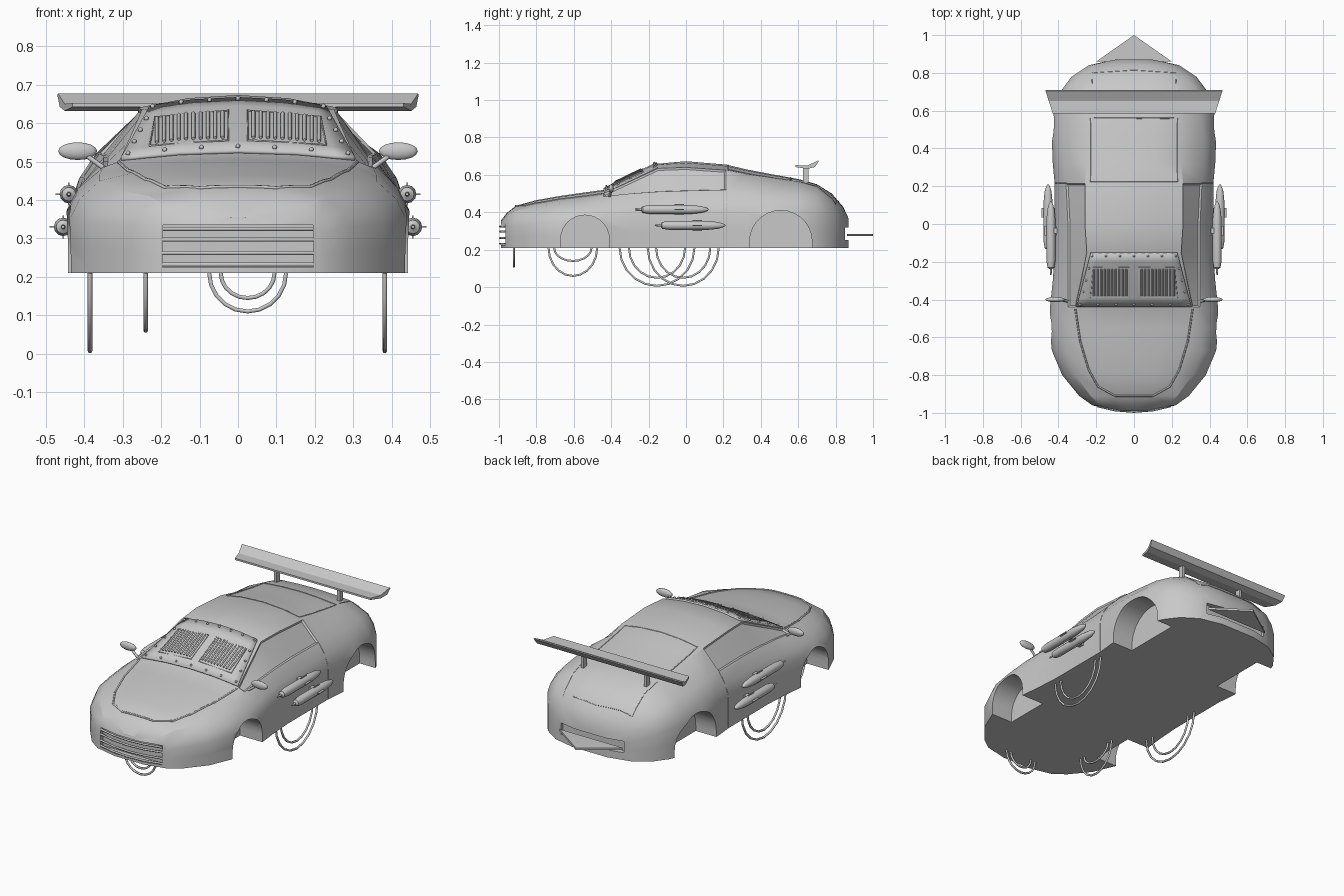
import bpy, bmesh, math
from mathutils import Vector
from mathutils.bvhtree import BVHTree

cube = bpy.data.objects.get("Cube")
if cube:
    bpy.data.objects.remove(cube)

grey = bpy.data.materials.new("plain grey")
grey.use_nodes = True
tone = (0.58, 0.58, 0.58, 1)
grey.diffuse_color = tone
grey.node_tree.nodes["Principled BSDF"].inputs["Base Color"].default_value = tone


def finish(name, bm, smooth=None):
    """Turn a bmesh into a named grey object."""
    bmesh.ops.recalc_face_normals(bm, faces=bm.faces[:])
    mesh = bpy.data.meshes.new(name)
    bm.to_mesh(mesh)
    bm.free()
    obj = bpy.data.objects.new(name, mesh)
    bpy.context.collection.objects.link(obj)
    mesh.materials.append(grey)
    if smooth:
        shade(obj, smooth)
    return obj


def shade(obj, degrees):
    bpy.ops.object.select_all(action="DESELECT")
    obj.select_set(True)
    bpy.context.view_layer.objects.active = obj
    bpy.ops.object.shade_smooth_by_angle(angle=math.radians(degrees))


def loft(rings):
    """Closed skin over a row of equal rings, capped at both ends."""
    bm = bmesh.new()
    rows = [[bm.verts.new(p) for p in ring] for ring in rings]
    n = len(rows[0])
    for a, b in zip(rows, rows[1:]):
        for i in range(n):
            bm.faces.new((a[i], a[(i + 1) % n], b[(i + 1) % n], b[i]))
    bm.faces.new(rows[0])
    bm.faces.new(rows[-1])
    return bm


def box(name, centre, size):
    bm = bmesh.new()
    bmesh.ops.create_cube(bm, size=1)
    bmesh.ops.scale(bm, vec=size, verts=bm.verts)
    bmesh.ops.translate(bm, vec=centre, verts=bm.verts)
    return finish(name, bm)


def tube(name, points, radius, closed=False, sides=1):
    curve = bpy.data.curves.new(name, "CURVE")
    curve.dimensions = "3D"
    curve.bevel_depth = radius
    curve.bevel_resolution = sides
    curve.use_fill_caps = True
    spline = curve.splines.new("POLY")
    spline.points.add(len(points) - 1)
    for sp, p in zip(spline.points, points):
        sp.co = (*p, 1)
    spline.use_cyclic_u = closed
    obj = bpy.data.objects.new(name, curve)
    bpy.context.collection.objects.link(obj)
    curve.materials.append(grey)
    return obj


# Body stations in hundredths: y, side half width, belt x, belt z, roof edge x, roof edge z, centre z
STATIONS = [
    (-99, 9, 7, 33, 4, 35, 35.5), (-96, 22, 18, 38, 10, 39, 39.5),
    (-91, 29, 23, 41, 12, 43, 43.5), (-80, 38, 31, 42.5, 22, 45, 46.5),
    (-67, 43.5, 36, 45, 27.5, 47, 48.8), (-55, 44.7, 36, 46.5, 29.5, 48.5, 50.5),
    (-44, 44.5, 35, 48.5, 31, 50, 52), (-30, 43, 35, 50, 28, 56.5, 59),
    (-15, 42, 35, 51, 25, 63.5, 66), (0, 42, 35, 51.5, 26, 64, 67.3),
    (21.5, 42, 36, 52, 26, 62.5, 65.5), (32, 43, 37, 52, 25, 60.5, 63),
    (45, 43.5, 37, 51, 24, 58.5, 60.5), (60, 42.5, 35, 51, 23, 56.5, 57.8),
    (70, 39, 33, 49.5, 22, 54, 55), (78, 33, 28, 45, 18, 49, 50),
    (84, 24, 19, 40, 12, 42.5, 43), (87, 11, 8, 34, 4, 36, 36.5)]
FLOOR = 0.21


def section(row):
    y, w, xb, zb, xr, zr, zt = (v / 100 for v in row)
    zs = FLOOR + (zb - FLOOR) * 0.6
    bulge = (xb + (w - xb) * 0.7, zs + (zb - zs) * 0.5)
    half = [(w, FLOOR), (w, (FLOOR + zs) / 2), (w, zs), bulge, (xb, zb), (xr, zr),
            (xr / 2, zr + (zt - zr) * 0.75)]
    ring = half + [(0, zt)] + [(-x, z) for x, z in reversed(half)]
    return [(x, y, z) for x, z in ring]


bm = loft([section(r) for r in STATIONS])
bmesh.ops.recalc_face_normals(bm, faces=bm.faces[:])
skin = BVHTree.FromBMesh(bm)

# Recessed side windows between belt and roof edge
for side in (1, -1):
    panes = []
    for f in bm.faces:
        c = f.calc_center_median()
        n = f.normal
        if (-0.4 < c.y < 0.2 and c.x * side > 0.28 and c.z > 0.51 and n.x * side > 0.4):
            panes.append(f)
    if panes:
        bmesh.ops.inset_region(bm, faces=panes, thickness=0.008, depth=-0.008, use_even_offset=True)
body = finish("car_body", bm)


def cut(cutter):
    cutter.hide_render = True
    cutter.hide_set(True)
    mod = body.modifiers.new(cutter.name, "BOOLEAN")
    mod.operation = "DIFFERENCE"
    mod.solver = "EXACT"
    mod.object = cutter
    bpy.context.view_layer.objects.active = body
    bpy.ops.object.modifier_apply(modifier=mod.name)
    bpy.data.objects.remove(cutter)


# Wheel arches
for yc, radius, top in ((-0.54, 0.13, 0.385), (0.507, 0.167, 0.41)):
    arc = [(yc + radius * math.cos(a), top - radius + radius * math.sin(a))
           for a in (math.pi * i / 14 for i in range(15))]
    arch = arc + [(yc - radius, 0.1), (yc + radius, 0.1)]
    for side in (1, -1):
        cut(finish("arch_cutter", loft([[(side * x, y, z) for y, z in arch] for x in (0.3, 0.6)])))

# Grille opening and rear slot
cut(box("grille_cutter", (0, -0.99, 0.28), (0.39, 0.09, 0.11)))
cut(box("slot_cutter", (0, 0.9, 0.285), (0.4, 0.14, 0.065)))
shade(body, 28)


def drop(x, y, lift=0.0):
    """Point on the body below (x, y)."""
    hit = skin.ray_cast(Vector((x, y, 2)), Vector((0, 0, -1)))[0]
    return Vector((x, y, (hit.z if hit else 0.5) + lift))


def seam(name, corners, radius, closed=False):
    path = corners + corners[:1] if closed else corners
    pts = []
    for (x0, y0), (x1, y1) in zip(path, path[1:]):
        pts += [drop(x0 + (x1 - x0) * t / 10, y0 + (y1 - y0) * t / 10) for t in range(10)]
    if not closed:
        pts.append(drop(*path[-1]))
    return tube(name, pts, radius, closed)


# Panel seams
hood = [(0.31, -0.45), (0.285, -0.62), (0.24, -0.77), (0.19, -0.86), (0.1, -0.91)]
seam("hood_edge", hood + [(-x, y) for x, y in reversed(hood)], 0.005)
seam("rear_window_frame", [(-0.23, 0.225), (0.23, 0.225), (0.23, 0.56), (-0.23, 0.56)], 0.003, True)
seam("boot_lid_edge", [(-0.23, 0.59), (-0.22, 0.8), (0, 0.815), (0.22, 0.8), (0.23, 0.59)], 0.002)
for side in (1, -1):
    line = []
    for i in range(12):
        start = Vector((side, 0.217, 0.215 + i * 0.028))
        hit = skin.ray_cast(start, Vector((-side, 0, 0)))[0]
        if hit:
            line.append(hit)
    tube("door_seam", line, 0.002)

# Grille bars following the nose
for z in (0.325, 0.297, 0.262, 0.232):
    tube("grille_bar", [(x, -0.994 + 0.8 * x * x, z) for x in (-0.195, -0.1, 0, 0.1, 0.195)], 0.006)


# Armour plate over the windscreen
def screen(u, v, lift=0.01):
    return drop(u * (0.305 - 0.075 * v), -0.44 + 0.285 * v, lift)


bm = bmesh.new()
COLS, ROWS = 12, 6
grid = [[bm.verts.new(screen(i * 2 / COLS - 1, j / ROWS)) for i in range(COLS + 1)]
        for j in range(ROWS + 1)]
for j in range(ROWS):
    for i in range(COLS):
        bm.faces.new((grid[j][i], grid[j][i + 1], grid[j + 1][i + 1], grid[j + 1][i]))
plate = finish("windscreen_armour", bm, 30)
plate.modifiers.new("thickness", "SOLIDIFY").thickness = 0.012

# Rivets round the plate and vertical vent slats
spots = [(i / 3 * 0.95, v) for i in range(-3, 4) for v in (0.05, 0.95)]
spots += [(s * 0.95, v) for s in (1, -1) for v in (0.28, 0.5, 0.72)]
bm = bmesh.new()
for u, v in spots:
    ball = bmesh.ops.create_icosphere(bm, subdivisions=1, radius=0.007)
    bmesh.ops.translate(bm, vec=screen(u, v, 0.013), verts=ball["verts"])
finish("armour_rivets", bm, 60)
for side in (1, -1):
    for i in range(10):
        x = side * (0.04 + i * 0.019)
        tube("vent_slat", [drop(x, -0.38, 0.014), drop(x, -0.24, 0.014)], 0.005, sides=0)
    frame = [(0.025, -0.39), (0.23, -0.39), (0.215, -0.23), (0.025, -0.23)]
    tube("vent_frame", [drop(side * x, y, 0.011) for x, y in frame], 0.003, True)


# Side rockets: stub, rounded body, tapered end, fins and bracket
def rocket(x, z, y0, length):
    shape = [(0, 0.004), (0.08, 0.006), (0.1, 0.018), (0.2, 0.024), (0.75, 0.024),
             (0.9, 0.018), (0.97, 0.01), (1, 0.003)]
    rings = [[(x + r * math.cos(a), y0 + t * length, z + r * math.sin(a))
              for a in (math.tau * k / 12 for k in range(12))] for t, r in shape]
    finish("rocket", loft(rings), 40)
    yf = y0 + length * 0.6
    box("rocket_fin", (x, yf, z), (0.07, 0.05, 0.004))
    box("rocket_fin", (x, yf, z), (0.004, 0.05, 0.06))
    box("rocket_bracket", (x - math.copysign(0.025, x), yf, z), (0.04, 0.03, 0.03))


for side in (1, -1):
    rocket(side * 0.44, 0.415, -0.27, 0.39)
    rocket(side * 0.455, 0.33, -0.165, 0.375)
    # Wing mirrors
    bm = bmesh.new()
    bmesh.ops.create_uvsphere(bm, u_segments=14, v_segments=8, radius=1)
    bmesh.ops.scale(bm, vec=(0.052, 0.014, 0.023), verts=bm.verts)
    bmesh.ops.translate(bm, vec=(side * 0.417, -0.4, 0.527), verts=bm.verts)
    finish("wing_mirror", bm, 60)
    tube("mirror_stalk", [(side * 0.4, -0.4, 0.52), (side * 0.345, -0.41, 0.48)], 0.007)
    # Spoiler posts
    box("spoiler_post", (side * 0.2, 0.64, 0.6), (0.016, 0.03, 0.085))

# Spoiler wing, wider at its trailing edge
blade = [(0.585, 0.652), (0.585, 0.642), (0.65, 0.632), (0.69, 0.642), (0.71, 0.674),
         (0.705, 0.677), (0.65, 0.65)]
finish("spoiler_wing", loft([[(s * (0.43 + (y - 0.585) * 0.32), y, z) for y, z in blade]
                             for s in (-1, 1)]))

# Pointed rear blade
finish("rear_spike", loft([[(-0.2, 0.86, z), (0.2, 0.86, z), (0, 1, z)] for z in (0.273, 0.285)]))


# Hanging cable loops
def loop(centre, width, depth, axis):
    pts = []
    for i in range(11):
        a = math.pi * i / 10
        p = Vector(centre)
        p[axis] += width * math.cos(a)
        p.z -= depth * math.sin(a)
        pts.append(p)
    tube("cable_loop", pts, 0.006)


for centre, axis, sizes in (
        ((0.025, -0.92, FLOOR), 0, ((0.1, 0.1), (0.07, 0.065))),
        ((-0.24, -0.605, FLOOR), 1, ((0.13, 0.15), (0.1, 0.07))),
        ((-0.385, -0.155, FLOOR), 1, ((0.2, 0.203), (0.15, 0.16))),
        ((0.382, -0.015, FLOOR), 1, ((0.19, 0.203), (0.145, 0.16)))):
    for width, depth in sizes:
        loop(centre, width, depth, axis)
